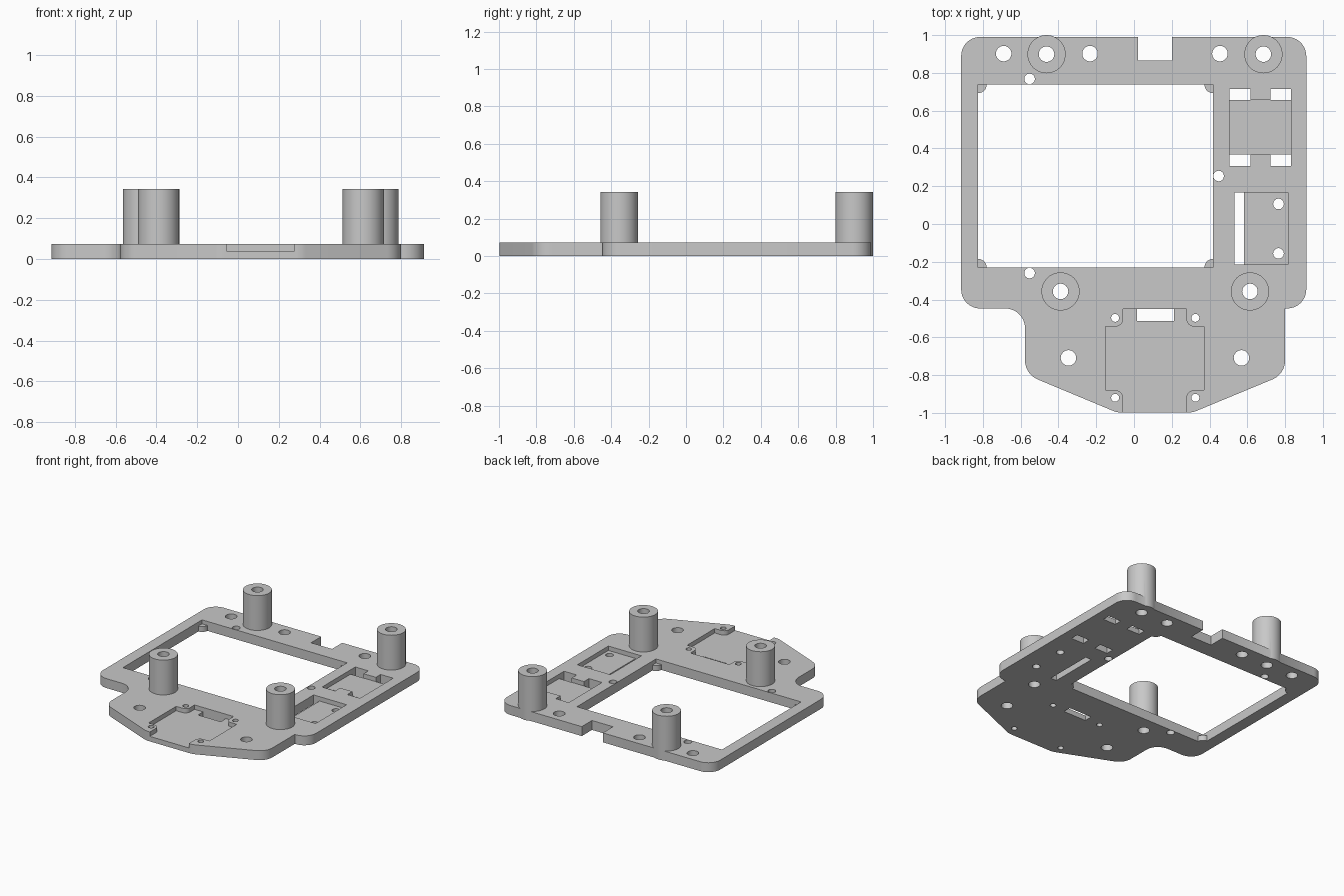
import bpy, bmesh, math
from mathutils import Vector

THICK, FLOOR, TOP = 0.073, 0.039, 0.343   # plate top, pocket floor, standoff top

cube = bpy.data.objects.get("Cube")
if cube:
    bpy.data.objects.remove(cube, do_unlink=True)

grey = bpy.data.materials.new("plain grey")
grey.use_nodes = True
grey.diffuse_color = (0.58, 0.58, 0.58, 1)
grey.node_tree.nodes["Principled BSDF"].inputs["Base Color"].default_value = grey.diffuse_color


def fillet(points, steps=10):
    """Round the corners of a closed outline given as (x, y, radius)."""
    out = []
    for i, (x, y, r) in enumerate(points):
        p = Vector((x, y, 0))
        if r == 0:
            out.append(p)
            continue
        a = (Vector((*points[i - 1][:2], 0)) - p).normalized()
        b = (Vector((*points[(i + 1) % len(points)][:2], 0)) - p).normalized()
        half = a.angle(b) / 2
        c = p + (a + b).normalized() * r / math.sin(half)
        t = r / math.tan(half)
        start, end = (p + a * t - c).normalized(), (p + b * t - c).normalized()
        out += [c + start.slerp(end, k / steps).normalized() * r for k in range(steps + 1)]
    return out


def prism(name, outline, z0, z1):
    """Extrude a flat outline from z0 to z1."""
    bm = bmesh.new()
    face = bm.faces.new([bm.verts.new((p[0], p[1], z0)) for p in outline])
    ext = bmesh.ops.extrude_face_region(bm, geom=[face])["geom"]
    bmesh.ops.translate(bm, vec=(0, 0, z1 - z0),
                        verts=[v for v in ext if isinstance(v, bmesh.types.BMVert)])
    bmesh.ops.remove_doubles(bm, verts=bm.verts, dist=1e-5)
    bmesh.ops.recalc_face_normals(bm, faces=bm.faces)
    mesh = bpy.data.meshes.new(name)
    bm.to_mesh(mesh)
    bm.free()
    mesh.materials.append(grey)
    obj = bpy.data.objects.new(name, mesh)
    bpy.context.collection.objects.link(obj)
    return obj


def rect(x0, x1, y0, y1):
    return [(x0, y0), (x1, y0), (x1, y1), (x0, y1)]


def disc(x, y, r, n=40):
    return [(x + r * math.cos(math.tau * k / n), y + r * math.sin(math.tau * k / n))
            for k in range(n)]


def notched(x0, x1, y0, y1, n, r):
    """Rectangle with a square notch n at each corner, its inner corner rounded."""
    return fillet([(x0 + n, y0, 0), (x1 - n, y0, 0), (x1 - n, y0 + n, r), (x1, y0 + n, 0),
                   (x1, y1 - n, 0), (x1 - n, y1 - n, r), (x1 - n, y1, 0), (x0 + n, y1, 0),
                   (x0 + n, y1 - n, r), (x0, y1 - n, 0), (x0, y0 + n, 0), (x0 + n, y0 + n, r)])


def combine(target, tool, operation):
    mod = target.modifiers.new("shape", 'BOOLEAN')
    mod.operation, mod.solver, mod.object = operation, 'EXACT', tool
    bpy.context.view_layer.objects.active = target
    bpy.ops.object.modifier_apply(modifier=mod.name)
    bpy.data.objects.remove(tool, do_unlink=True)


def cut(outline, z0=-0.1, z1=0.5):
    combine(plate, prism("cutter", outline, z0, z1), 'DIFFERENCE')


# Plate outline, with the notch in the back edge
plate = prism("mounting_plate", fillet([
    (-0.915, 0.99, 0.1), (-0.915, -0.447, 0.1), (-0.577, -0.447, 0.105),
    (-0.577, -0.795, 0.11), (-0.09, -0.998, 0.12), (0.31, -0.998, 0.12),
    (0.80, -0.795, 0.11), (0.80, -0.447, 0), (0.912, -0.447, 0.1),
    (0.912, 0.99, 0.1), (0.20, 0.99, 0), (0.20, 0.865, 0),
    (0.02, 0.865, 0), (0.02, 0.99, 0)]), 0, THICK)

# Four standoffs
standoffs = [(-0.463, 0.899), (0.685, 0.899), (-0.389, -0.357), (0.614, -0.357)]
for x, y in standoffs:
    combine(plate, prism("standoff", disc(x, y, 0.101, 48), 0, TOP), 'UNION')

# Large window, leaving low quarter-round tabs in its corners
window = (-0.825, 0.418, -0.23, 0.738)
cut(rect(*window), 0.042, 0.2)
cut(notched(*window, 0.045, 0.0449))

# Front pocket, open at the front edge, with a slot at its back
cut(notched(-0.15, 0.37, -0.973, -0.45, 0.093, 0.042), FLOOR, 0.2)
cut(rect(-0.057, 0.277, -1.1, -0.9), FLOOR, 0.2)
cut(rect(0.016, 0.211, -0.513, -0.45))

# Back side pocket with four corner slots
cut(rect(0.505, 0.83, 0.368, 0.656), FLOOR, 0.2)
for x0, x1 in ((0.505, 0.617), (0.722, 0.83)):
    for y0, y1 in ((0.307, 0.368), (0.656, 0.714)):
        cut(rect(x0, x1, y0, y1))

# Middle side pocket with one long slot
cut(rect(0.532, 0.815, -0.214, 0.166), FLOOR, 0.2)
cut(rect(0.532, 0.582, -0.214, 0.166))

# Round through holes, grouped by radius
holes = {
    0.041: standoffs + [(-0.69, 0.902), (-0.233, 0.902), (0.455, 0.902),
                        (-0.347, -0.709), (0.569, -0.709)],
    0.028: [(-0.553, 0.768), (0.448, 0.254), (-0.553, -0.26),
            (0.765, 0.106), (0.765, -0.156)],
    0.021: [(x, y) for x in (-0.10, 0.325) for y in (-0.497, -0.92)],
}
for radius, centres in holes.items():
    for x, y in centres:
        cut(disc(x, y, radius))

# Smooth the round walls, keep the edges sharp
bpy.ops.object.select_all(action='DESELECT')
plate.select_set(True)
bpy.context.view_layer.objects.active = plate
bpy.ops.object.shade_smooth_by_angle(angle=math.radians(30))
